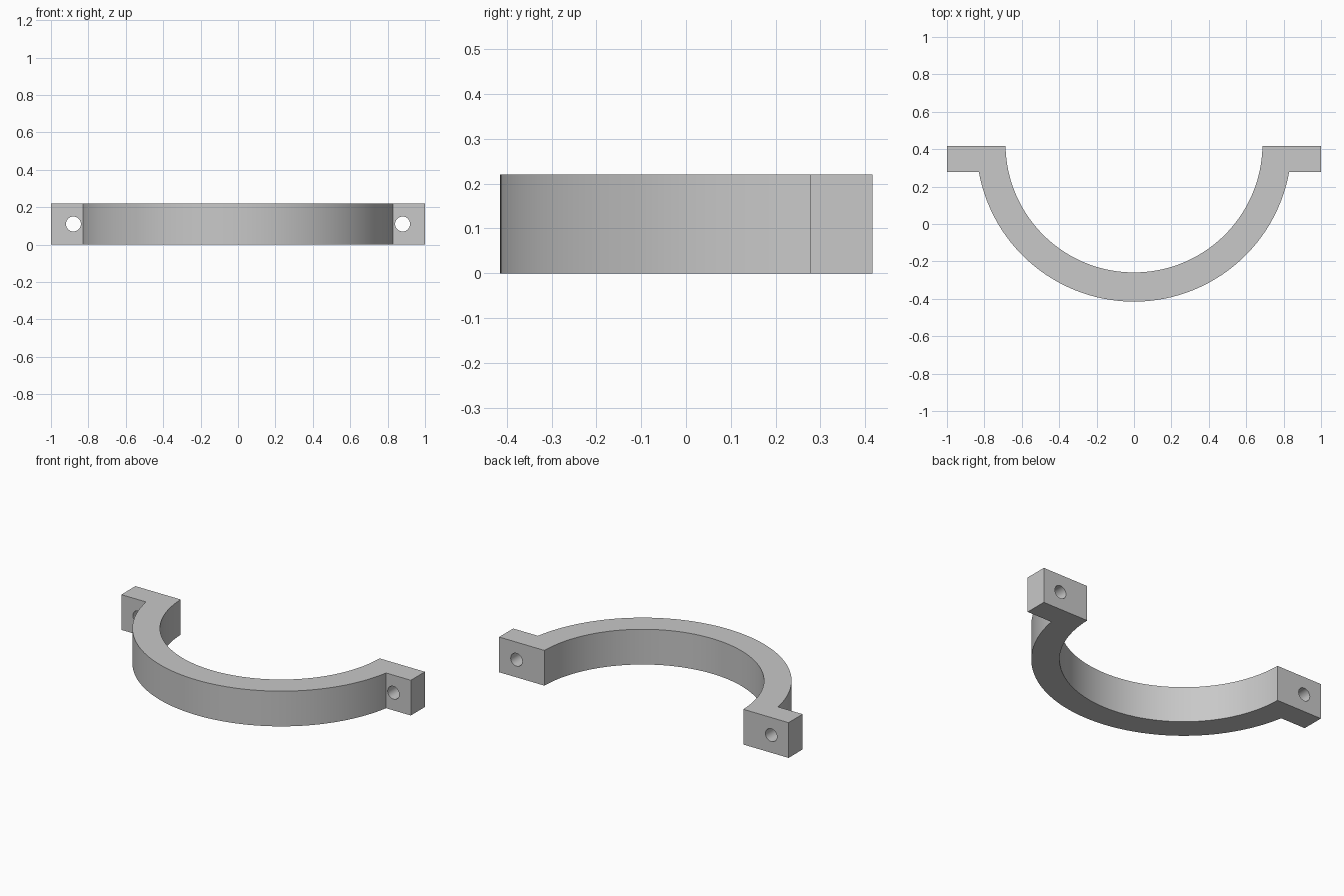
import bpy, bmesh, math

cube = bpy.data.objects.get("Cube")
if cube:
    bpy.data.objects.remove(cube, do_unlink=True)

HEIGHT = 0.22
BACK, FLANGE_FRONT = 0.416, 0.277      # flange y range
CENTRE_Y = 0.428                       # centre of both arcs
INNER, OUTER = 0.687, 0.843
HOLE_X, HOLE_R = 0.88, 0.04
STEPS = 80

grey = bpy.data.materials.new("plain_grey")
grey.use_nodes = True
colour = (0.58, 0.58, 0.58, 1)
grey.diffuse_color = colour
grey.node_tree.nodes["Principled BSDF"].inputs["Base Color"].default_value = colour


def arc(radius, end_y):
    """Points of a half-ring arc from left to right, ending at end_y."""
    start = math.asin((CENTRE_Y - end_y) / radius)
    sweep = math.pi - 2 * start
    angles = [start + sweep * i / STEPS for i in range(STEPS + 1)]
    return [(radius * math.cos(a), CENTRE_Y - radius * math.sin(a)) for a in angles]


# Clamp outline: outer arc, one flange, inner arc, other flange
outline = arc(OUTER, FLANGE_FRONT)
outline += [(-1, FLANGE_FRONT), (-1, BACK)]
outline += arc(INNER, BACK)[::-1]
outline += [(1, BACK), (1, FLANGE_FRONT)]

bm = bmesh.new()
base = bm.faces.new([bm.verts.new((x, y, 0)) for x, y in outline])
top = bmesh.ops.extrude_face_region(bm, geom=[base])["geom"]
bmesh.ops.translate(bm, vec=(0, 0, HEIGHT),
                    verts=[v for v in top if isinstance(v, bmesh.types.BMVert)])
bmesh.ops.recalc_face_normals(bm, faces=bm.faces)
mesh = bpy.data.meshes.new("half_clamp")
bm.to_mesh(mesh)
bm.free()
mesh.materials.append(grey)
clamp = bpy.data.objects.new("half_clamp", mesh)
bpy.context.collection.objects.link(clamp)

# Bolt holes through both flanges
for side, name in ((1, "left"), (-1, "right")):
    bpy.ops.mesh.primitive_cylinder_add(
        vertices=40, radius=HOLE_R, depth=0.4,
        location=(side * HOLE_X, (BACK + FLANGE_FRONT) / 2, HEIGHT / 2),
        rotation=(math.pi / 2, 0, 0))
    cutter = bpy.context.object
    cutter.name = name + "_bolt_hole_cutter"
    cutter.data.materials.append(grey)
    cutter.hide_render = True
    cutter.hide_set(True)
    cut = clamp.modifiers.new(name + "_bolt_hole", "BOOLEAN")
    cut.operation = "DIFFERENCE"
    cut.solver = "EXACT"
    cut.object = cutter

# Apply the cuts, then drop the cutters
bpy.context.view_layer.update()
cut_mesh = bpy.data.meshes.new_from_object(
    clamp.evaluated_get(bpy.context.evaluated_depsgraph_get()))
clamp.modifiers.clear()
clamp.data = cut_mesh
for obj in [o for o in bpy.data.objects if o.name.endswith("_cutter")]:
    bpy.data.objects.remove(obj, do_unlink=True)

# Smooth curves with crisp edges
bpy.ops.object.select_all(action="DESELECT")
clamp.select_set(True)
bpy.context.view_layer.objects.active = clamp
bpy.ops.object.shade_smooth_by_angle(angle=math.radians(30))
